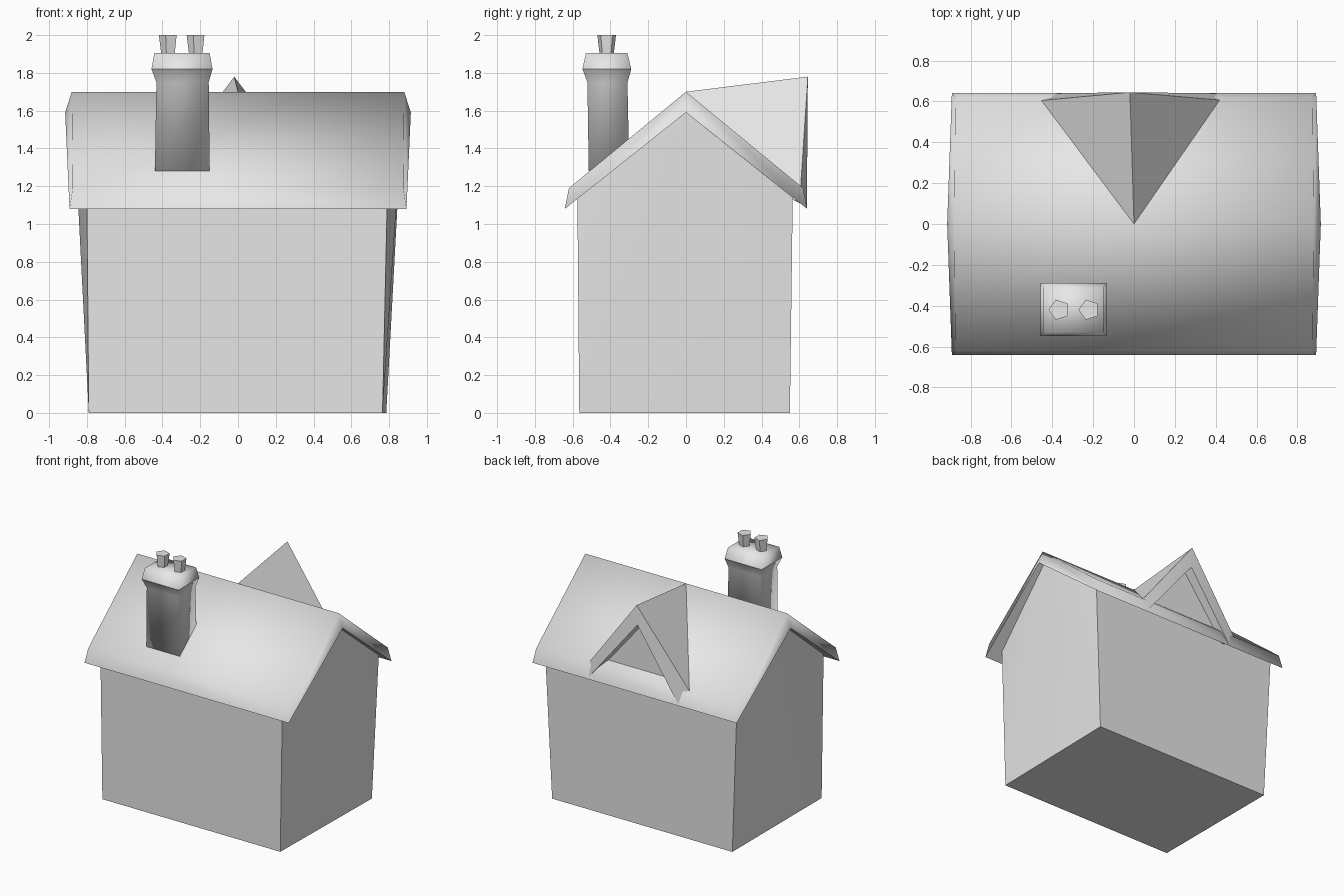
import bpy, bmesh, math

cube = bpy.data.objects.get("Cube")
if cube:
    bpy.data.objects.remove(cube, do_unlink=True)

GREY = (0.8, 0.8, 0.8, 1)
grey = bpy.data.materials.new("plain grey")
grey.use_nodes = True
grey.diffuse_color = GREY
grey.node_tree.nodes["Principled BSDF"].inputs["Base Color"].default_value = GREY


def make_part(name, verts, faces, angle):
    """Mesh object with outward normals, smooth below the given angle."""
    bm = bmesh.new()
    vs = [bm.verts.new(v) for v in verts]
    for f in faces:
        bm.faces.new([vs[i] for i in f])
    bmesh.ops.recalc_face_normals(bm, faces=bm.faces[:])
    mesh = bpy.data.meshes.new(name)
    bm.to_mesh(mesh)
    bm.free()
    mesh.materials.append(grey)
    obj = bpy.data.objects.new(name, mesh)
    bpy.context.collection.objects.link(obj)
    bpy.ops.object.select_all(action='DESELECT')
    obj.select_set(True)
    bpy.context.view_layer.objects.active = obj
    bpy.ops.object.shade_smooth_by_angle(angle=math.radians(angle))
    return obj


def loft(name, rings, angle):
    """Closed solid through stacked rings of equal point count."""
    n = len(rings[0])
    verts = [p for ring in rings for p in ring]
    faces = [range(n), range(len(verts) - n, len(verts))]
    for r in range(len(rings) - 1):
        for i in range(n):
            j = (i + 1) % n
            faces.append((r * n + i, r * n + j, (r + 1) * n + j, (r + 1) * n + i))
    return make_part(name, verts, faces, angle)


def rect(x0, x1, y0, y1, z):
    return [(x0, y0, z), (x1, y0, z), (x1, y1, z), (x0, y1, z)]


# Walls: each gable is front foot, front eave, apex, back eave, back foot
profile = [(-.565, 0), (-.575, 1.135), (0, 1.59), (.565, 1.14), (.55, 0)]
right_x = [.765, .79, .871, .835, .785]
left_x = [-.79, -.80, -.871, -.84, -.79]
verts = [(x, y, z) for xs in (left_x, right_x) for x, (y, z) in zip(xs, profile)]
gable = [(0, 1, 2), (0, 2, 4), (2, 3, 4)]
faces = gable + [tuple(i + 5 for i in f) for f in gable]
faces += [(0, 1, 6, 5), (3, 4, 9, 8), (0, 4, 9, 5)]
make_part("house_walls", verts, faces, 25)

# Roof slab with flared ends: (half length, y, z) around the section
section = [(.88, 0, 1.70), (.875, -.62, 1.19), (.892, -.642, 1.08),
           (.915, 0, 1.59), (.892, .642, 1.08), (.875, .62, 1.19)]
verts = [(s * x, y, z) for s in (-1, 1) for x, y, z in section]
faces = [(i, (i + 1) % 6, (i + 1) % 6 + 6, i + 6) for i in range(6)]
for k in (0, 6):
    faces += [(k, k + 1, k + 2, k + 3), (k, k + 3, k + 4, k + 5)]
make_part("roof", verts, faces, 75)

# Dormer: ridge start, apex, inner apex, recessed apex, then each side's
# outer corner, lower corner and recessed wall corner
verts = [(0, 0, 1.70), (-.02, .645, 1.78), (-.02, .635, 1.62), (-.02, .565, 1.60),
         (-.455, .605, 1.20), (-.38, .64, 1.09), (-.37, .565, 1.13),
         (.42, .607, 1.20), (.40, .64, 1.10), (.37, .565, 1.13)]
faces = [(3, 6, 9)]
for c in (4, 7):
    faces += [(0, 1, c), (1, 2, c + 1, c), (2, 3, c + 2, c + 1), (0, c, c + 1)]
make_part("dormer", verts, faces, 60)

# Chimney shaft and cap
loft("chimney_shaft", [rect(-.44, -.15, -.515, -.30, 1.28),
                       rect(-.432, -.155, -.522, -.31, 1.75),
                       rect(-.458, -.135, -.548, -.29, 1.82)], 95)
loft("chimney_cap", [rect(-.458, -.135, -.548, -.29, 1.82),
                     rect(-.443, -.15, -.53, -.31, 1.905)], 95)

# Five-sided chimney pots, wider at the top
for side, cx in (("right", -.367), ("left", -.22)):
    rings = []
    for radius, z in ((.038, 1.89), (.052, 2.0)):
        turns = [math.pi + math.tau * i / 5 for i in range(5)]
        rings.append([(cx + radius * math.cos(t), -.42 + radius * math.sin(t), z)
                      for t in turns])
    loft(side + "_chimney_pot", rings, 30)
